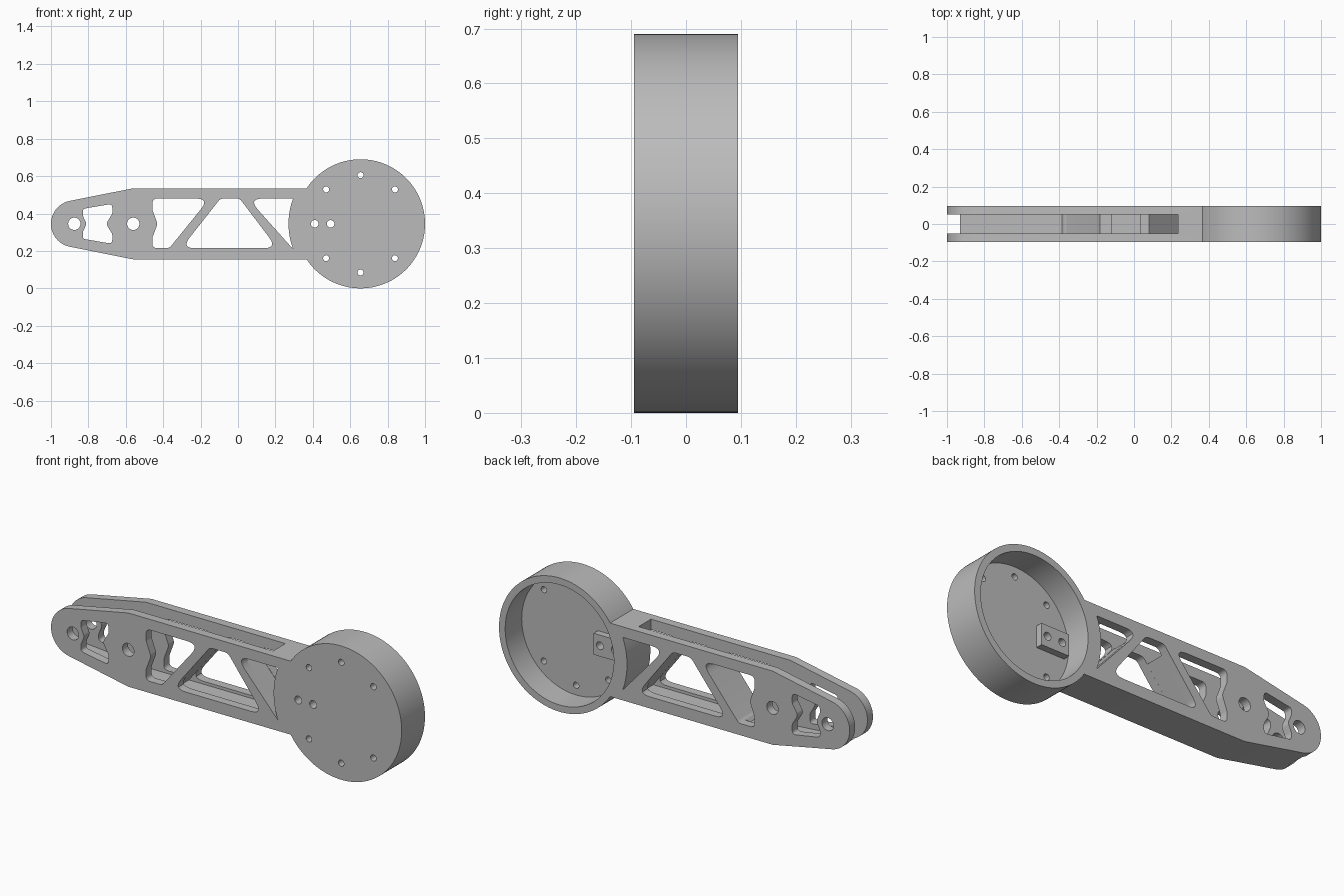
import bpy, bmesh
from math import sin, cos, pi, atan2, tan, radians
from mathutils import Vector

cube = bpy.data.objects.get("Cube")
if cube:
    bpy.data.objects.remove(cube)

grey = bpy.data.materials.new("mid grey")
grey.use_nodes = True
grey.diffuse_color = (0.5, 0.5, 0.5, 1)
grey.node_tree.nodes["Principled BSDF"].inputs["Base Color"].default_value = (0.5, 0.5, 0.5, 1)

MID = 0.345          # height of the arm's centre line
HALF = 0.095         # half of the thickness
HUB = Vector((0.655, MID))
TIP = Vector((-0.875, MID))


def arc(c, r, a0, a1, n):
    return [(c[0] + r * cos(a0 + (a1 - a0) * i / n),
             c[1] + r * sin(a0 + (a1 - a0) * i / n)) for i in range(n + 1)]


def circle(x, z, r, n=32):
    return arc((x, z), r, 0, 2 * pi, n)[:-1]


def fillet(points, r, n=6):
    """Round every corner of a polygon."""
    pts = [Vector(p) for p in points]
    out = []
    for i, p in enumerate(pts):
        a, b = pts[i - 1] - p, pts[(i + 1) % len(pts)] - p
        half = a.angle(b) / 2
        d = min(r / tan(half), 0.45 * a.length, 0.45 * b.length)
        s, e = p + a.normalized() * d, p + b.normalized() * d
        for k in range(n + 1):
            t = k / n
            out.append(s * (1 - t) ** 2 + p * 2 * t * (1 - t) + e * t * t)
    return out


def prism(name, profile, y0, y1):
    """Extrude an x-z profile from y0 to y1."""
    bm = bmesh.new()
    face = bm.faces.new([bm.verts.new((p[0], y0, p[1])) for p in profile])
    res = bmesh.ops.extrude_face_region(bm, geom=[face])
    moved = [v for v in res["geom"] if isinstance(v, bmesh.types.BMVert)]
    bmesh.ops.translate(bm, verts=moved, vec=(0, y1 - y0, 0))
    bmesh.ops.recalc_face_normals(bm, faces=bm.faces)
    mesh = bpy.data.meshes.new(name)
    bm.to_mesh(mesh)
    bm.free()
    mesh.materials.append(grey)
    obj = bpy.data.objects.new(name, mesh)
    bpy.context.collection.objects.link(obj)
    return obj


def combine(target, tool, operation):
    bpy.context.view_layer.objects.active = target
    mod = target.modifiers.new(operation, "BOOLEAN")
    mod.operation, mod.object, mod.solver = operation, tool, "EXACT"
    bpy.ops.object.modifier_apply(modifier=mod.name)
    bpy.data.objects.remove(tool)


def cut(profile, y0=-0.2, y1=0.2):
    combine(body, prism("cutter", profile, y0, y1), "DIFFERENCE")


# Outline: round hub, straight arm, tapered rounded tip
join = atan2(0.19, -0.289)
lean = radians(101)
outline = arc(HUB, 0.345, -join, join, 96)
outline += [(-0.56, MID + 0.19)]
outline += arc(TIP, 0.125, lean, 2 * pi - lean, 32)
outline += [(-0.56, MID - 0.19)]
body = prism("arm_body", outline, -HALF, HALF)

# Hub cup, open at the back, with a small mounting block inside
cut(circle(*HUB, 0.31, 96), -0.04, 0.2)
block = prism("mounting_block", [(0.37, 0.29), (0.53, 0.29), (0.53, 0.40), (0.37, 0.40)], -0.06, -0.005)
combine(body, block, "UNION")

# Slot from the top, leaving the floor and the two diagonal braces
cut([(-1.1, 0.7), (-1.1, 0.233), (-0.93, 0.233), (-0.52, 0.2), (-0.385, 0.2),
     (-0.185, 0.45), (0.08, 0.45), (0.235, 0.272), (0.235, 0.7)], -0.05, 0.05)
cut([(-0.11, 0.46), (-0.315, 0.2), (0.222, 0.2), (0.024, 0.46)], -0.05, 0.05)

# Truss windows
cut(fillet([(-0.83, 0.425), (-0.83, 0.39), (-0.81, MID), (-0.83, 0.30), (-0.83, 0.265),
            (-0.672, 0.238), (-0.672, 0.29), (-0.705, MID), (-0.672, 0.40), (-0.672, 0.452)], 0.03))
cut(fillet([(-0.458, 0.48), (-0.458, 0.42), (-0.43, MID), (-0.458, 0.27),
            (-0.458, 0.215), (-0.367, 0.215), (-0.152, 0.48)], 0.035))
cut(fillet([(-0.094, 0.48), (-0.303, 0.215), (0.21, 0.215), (0.009, 0.48)], 0.035))
rim = atan2(0.135, -0.36)
corner = fillet([(0.295, 0.48), (0.056, 0.48), (0.28, 0.215)], 0.035)
cut(corner[7:14] + arc(HUB, 0.385, 2 * pi - rim, rim, 16))

# Pivot holes, block holes and the ring of screw holes
for x, r in ((-0.875, 0.033), (-0.56, 0.033), (0.41, 0.02), (0.495, 0.02)):
    cut(circle(x, MID, r))
for deg in (45, 90, 135, 225, 270, 315):
    a = radians(deg)
    cut(circle(HUB.x + 0.26 * cos(a), MID + 0.26 * sin(a), 0.016, 20))

bpy.ops.object.select_all(action="DESELECT")
body.select_set(True)
bpy.context.view_layer.objects.active = body
bpy.ops.object.shade_smooth_by_angle(angle=radians(30))
